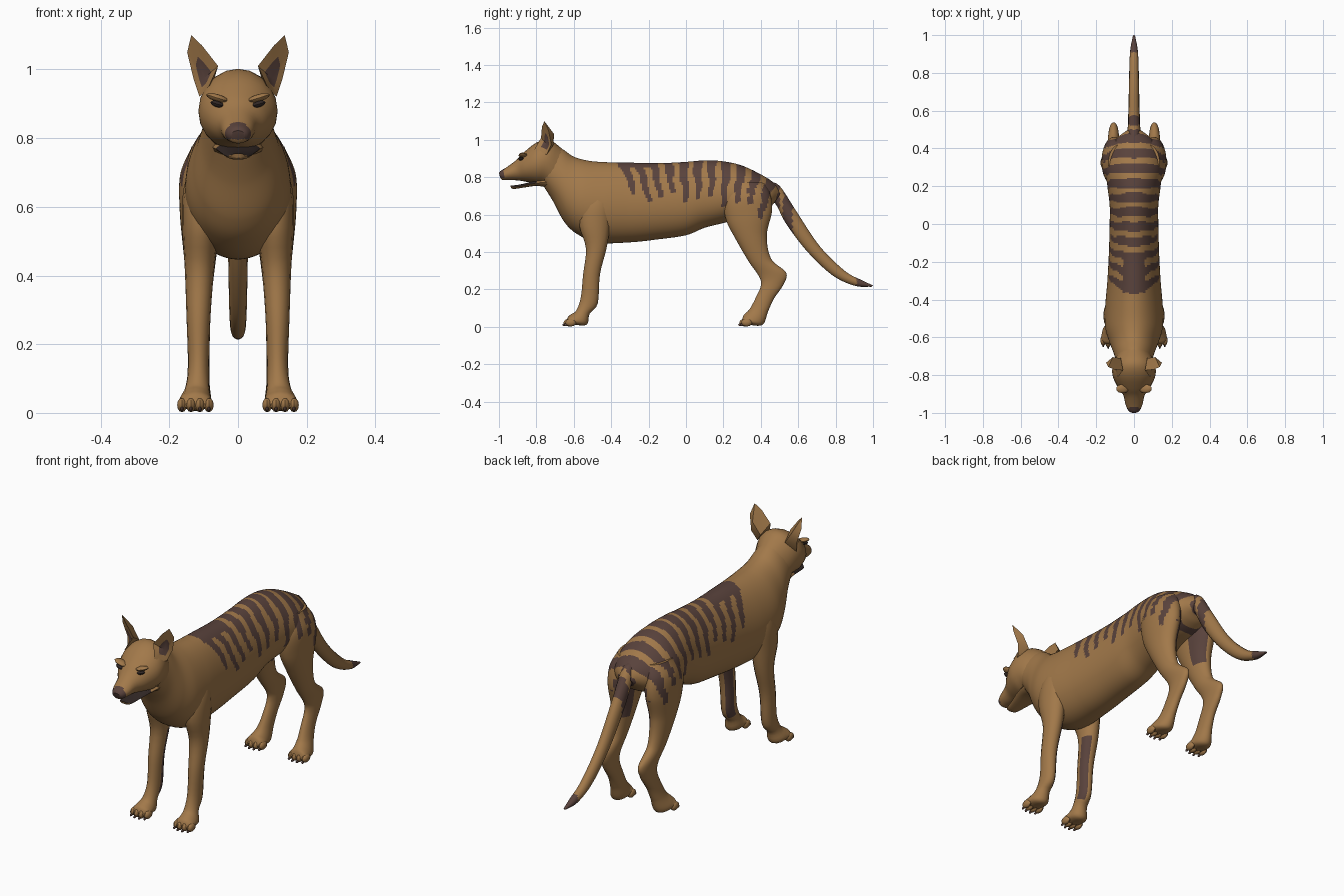
import bpy, bmesh, math
from mathutils import Vector, Matrix

cube = bpy.data.objects.get("Cube")
if cube:
    bpy.data.objects.remove(cube)


def material(name, color):
    m = bpy.data.materials.new(name)
    m.use_nodes = True
    m.diffuse_color = (*color, 1)
    m.node_tree.nodes["Principled BSDF"].inputs["Base Color"].default_value = (*color, 1)
    return m


MATS = [material("tan fur", (0.36, 0.19, 0.068)),
        material("dark brown fur", (0.1, 0.055, 0.045)),
        material("near black", (0.03, 0.02, 0.018))]
TAN, DARK, BLACK = range(3)


def finish(name, bm, paint=None, angle=40):
    bmesh.ops.recalc_face_normals(bm, faces=bm.faces)
    bm.normal_update()
    if paint:
        for f in bm.faces:
            f.material_index = paint(f.calc_center_median(), f.normal)
    mesh = bpy.data.meshes.new(name)
    bm.to_mesh(mesh)
    bm.free()
    for m in MATS:
        mesh.materials.append(m)
    ob = bpy.data.objects.new(name, mesh)
    bpy.context.collection.objects.link(ob)
    bpy.ops.object.select_all(action="DESELECT")
    ob.select_set(True)
    bpy.context.view_layer.objects.active = ob
    bpy.ops.object.shade_smooth_by_angle(angle=math.radians(angle))
    return ob


def spline(keys, steps):
    """Catmull-Rom through the key sections."""
    keys = [Vector(k) for k in keys]
    ext = [keys[0] * 2 - keys[1]] + keys + [keys[-1] * 2 - keys[-2]]
    out = []
    for a, b, c, d in zip(ext, ext[1:], ext[2:], ext[3:]):
        for i in range(steps):
            t = i / steps
            out.append((b * 2 + (c - a) * t + (a * 2 - b * 5 + c * 4 - d) * t**2
                        + (b * 3 - a - c * 3 + d) * t**3) / 2)
    return out + [keys[-1]]


def loft(name, keys, steps=3, sides=14, side=1, egg=0, paint=None):
    """Each section: first edge y,z, opposite edge y,z, centre x, half width."""
    bm = bmesh.new()
    rings = []
    for y1, z1, y2, z2, x, w in spline(keys, steps):
        ring = []
        for i in range(sides):
            a = math.tau * i / sides
            s, c = math.sin(a), math.cos(a)
            ring.append(bm.verts.new((side * (x + w * c * (1 - egg * s)),
                                      (y1 + y2 + (y1 - y2) * s) / 2,
                                      (z1 + z2 + (z1 - z2) * s) / 2)))
        rings.append(ring)
    for r, q in zip(rings, rings[1:]):
        for i in range(sides):
            j = (i + 1) % sides
            bm.faces.new((r[i], r[j], q[j], q[i]))
    bm.faces.new(rings[0])
    bm.faces.new(rings[-1])
    return finish(name, bm, paint)


def blob(bm, pos, size, mat=TAN, rot=0):
    m = Matrix.Translation(pos) @ Matrix.Rotation(rot, 4, "Y") @ Matrix.Diagonal((*size, 1))
    made = bmesh.ops.create_uvsphere(bm, u_segments=10, v_segments=6, radius=1, matrix=m)
    for f in {f for v in made["verts"] for f in v.link_faces}:
        f.material_index = mat


# Fanned stripes over the back, hips and tail root
def stripes(c, n):
    depth = max(0, 0.88 - max(0, c.y - 0.15) ** 2 - c.z)
    y = c.y - depth * (0.1 - 0.9 * c.y)
    if not -0.37 < y < 0.52:
        return TAN
    u = (y + 0.37) / 0.079
    reach = (0.17, 0.22, 0.19)[int(u) % 3] + 0.05 * max(0, y)
    wave = abs(u % 1 - 0.45 + 0.06 * math.sin(depth * 50 + int(u))) * 2
    saddle = y < -0.2 and depth < 0.03
    return DARK if saddle or (depth < reach and wave < 0.66 - 0.3 * depth / reach) else TAN


# Trunk and neck
loft("body", [
    (-.74, .99, -.76, .75, 0, .09), (-.66, .95, -.71, .67, 0, .105),
    (-.6, .91, -.65, .56, 0, .128), (-.52, .888, -.58, .495, 0, .15),
    (-.42, .88, -.47, .45, 0, .152), (-.3, .878, -.3, .452, 0, .14),
    (-.15, .875, -.15, .468, 0, .132), (0, .882, 0, .49, 0, .128),
    (.1, .89, .1, .53, 0, .128), (.2, .885, .2, .555, 0, .14),
    (.3, .862, .3, .58, 0, .15), (.4, .815, .38, .6, 0, .135),
    (.47, .77, .44, .63, 0, .09), (.51, .72, .47, .66, 0, .04)],
    steps=16, sides=64, egg=0.12, paint=stripes)

# Skull and muzzle, with a dark nose pad
loft("head", [
    (-.66, .95, -.7, .7, 0, .085), (-.73, 1, -.75, .755, 0, .11),
    (-.8, .985, -.8, .765, 0, .114), (-.87, .93, -.85, .775, 0, .088),
    (-.91, .89, -.9, .783, 0, .057), (-.96, .853, -.95, .785, 0, .045),
    (-.99, .835, -.98, .785, 0, .032), (-1, .822, -.992, .795, 0, .02)],
    steps=4, sides=20,
    paint=lambda c, n: DARK if c.y < -.972 and c.z > .798 else TAN)
loft("lower_jaw", [
    (-.74, .8, -.74, .745, 0, .075), (-.8, .785, -.8, .753, 0, .065),
    (-.87, .765, -.87, .744, 0, .045), (-.92, .757, -.92, .737, 0, .032),
    (-.94, .756, -.935, .742, 0, .018)],
    paint=lambda c, n: BLACK if n.z > .5 and c.y < -.8 else TAN)

# Tail with striped root and dark tip
loft("tail", [
    (.45, .78, .42, .68, 0, .035), (.505, .75, .475, .66, 0, .034),
    (.59, .62, .535, .55, 0, .031), (.715, .433, .645, .405, 0, .028),
    (.85, .3, .78, .277, 0, .025), (.94, .25, .9, .22, 0, .02),
    (1, .222, .99, .214, 0, .006)], steps=8,
    paint=lambda c, n: DARK if c.y > .91 or (c.y < .59 and (c.y * 14) % 1 > .3) else TAN)


FRONT = [
    (-.53, .76, -.39, .77, .07, .05), (-.565, .65, -.39, .66, .098, .06),
    (-.57, .54, -.405, .54, .108, .054), (-.535, .42, -.425, .42, .112, .043),
    (-.55, .28, -.46, .28, .115, .035), (-.562, .16, -.472, .125, .115, .031),
    (-.585, .09, -.515, .07, .118, .034), (-.61, .07, -.53, .012, .123, .045),
    (-.63, .055, -.59, .01, .124, .048), (-.64, .03, -.635, .012, .124, .035)]
HIND = [
    (.23, .78, .42, .77, .075, .06), (.2, .68, .45, .71, .1, .068),
    (.215, .57, .46, .62, .107, .063), (.265, .47, .432, .49, .11, .05),
    (.335, .35, .455, .365, .11, .035), (.39, .27, .535, .29, .108, .028),
    (.4, .22, .52, .225, .108, .026), (.37, .15, .47, .15, .11, .027),
    (.34, .095, .44, .085, .115, .032), (.315, .07, .41, .012, .122, .044),
    (.305, .055, .34, .01, .124, .046), (.298, .03, .305, .012, .124, .035)]


def toes(name, side, y):
    bm = bmesh.new()
    for k in (-1.5, -.5, .5, 1.5):
        x = side * .124 + k * .026
        front = y + .009 * abs(k)
        blob(bm, (x, front + .026, .023), (.015, .03, .021))
        blob(bm, (x, front, .011), (.005, .011, .007), DARK)
    finish(name, bm)


def ear(name, side):
    """Hollow leaf: rim joined to a back point and to a dark inner cup."""
    bm = bmesh.new()
    point = lambda x, y, z: bm.verts.new((side * x, y, z))
    rim = [point(*p) for p in ((.085, -.81, .95), (.058, -.775, 1.01), (.105, -.77, 1.07),
                               (.136, -.757, 1.1), (.148, -.735, 1.05), (.13, -.72, .975),
                               (.112, -.745, .92))]
    deep = point(.098, -.742, .975)
    back = [point(.07, -.71, .97), point(.112, -.705, 1.03)]
    cup = [bm.verts.new(v.co.lerp(deep.co, .5)) for v in rim]
    for i in range(len(rim)):
        j = (i + 1) % len(rim)
        bm.faces.new((rim[i], rim[j], cup[j], cup[i]))
        bm.faces.new((cup[i], cup[j], deep)).material_index = DARK
        b = back[1] if 2 <= i <= 4 else back[0]
        bm.faces.new((rim[j], rim[i], b))
    bm.faces.new((rim[2], back[0], back[1]))
    bm.faces.new((rim[5], back[1], back[0]))
    finish(name, bm, angle=50)


for label, side in (("left", 1), ("right", -1)):
    # Legs, with dark fur on the inner rear faces
    def inner(c, n):
        return n.x * side < -.35 and n.y > .1

    def front_paint(c, n):
        return DARK if inner(c, n) and .1 < c.z < .42 else TAN

    def hind_paint(c, n):
        if c.z > .58 and n.x * side > -.3:
            return stripes(c, n)
        return DARK if inner(c, n) and .45 < c.z < .66 else TAN

    loft(label + "_front_leg", FRONT, 4, 16, side, paint=front_paint)
    loft(label + "_hind_leg", HIND, 14, 48, side, paint=hind_paint)
    toes(label + "_front_toes", side, -.655)
    toes(label + "_hind_toes", side, .285)
    ear(label + "_ear", side)

    # Eye under a slanted brow
    bm = bmesh.new()
    blob(bm, (side * .06, -.882, .899), (.022, .014, .009), BLACK, -side * .3)
    blob(bm, (side * .06, -.872, .917), (.036, .024, .011), TAN, -side * .3)
    finish(label + "_eye_and_brow", bm)
